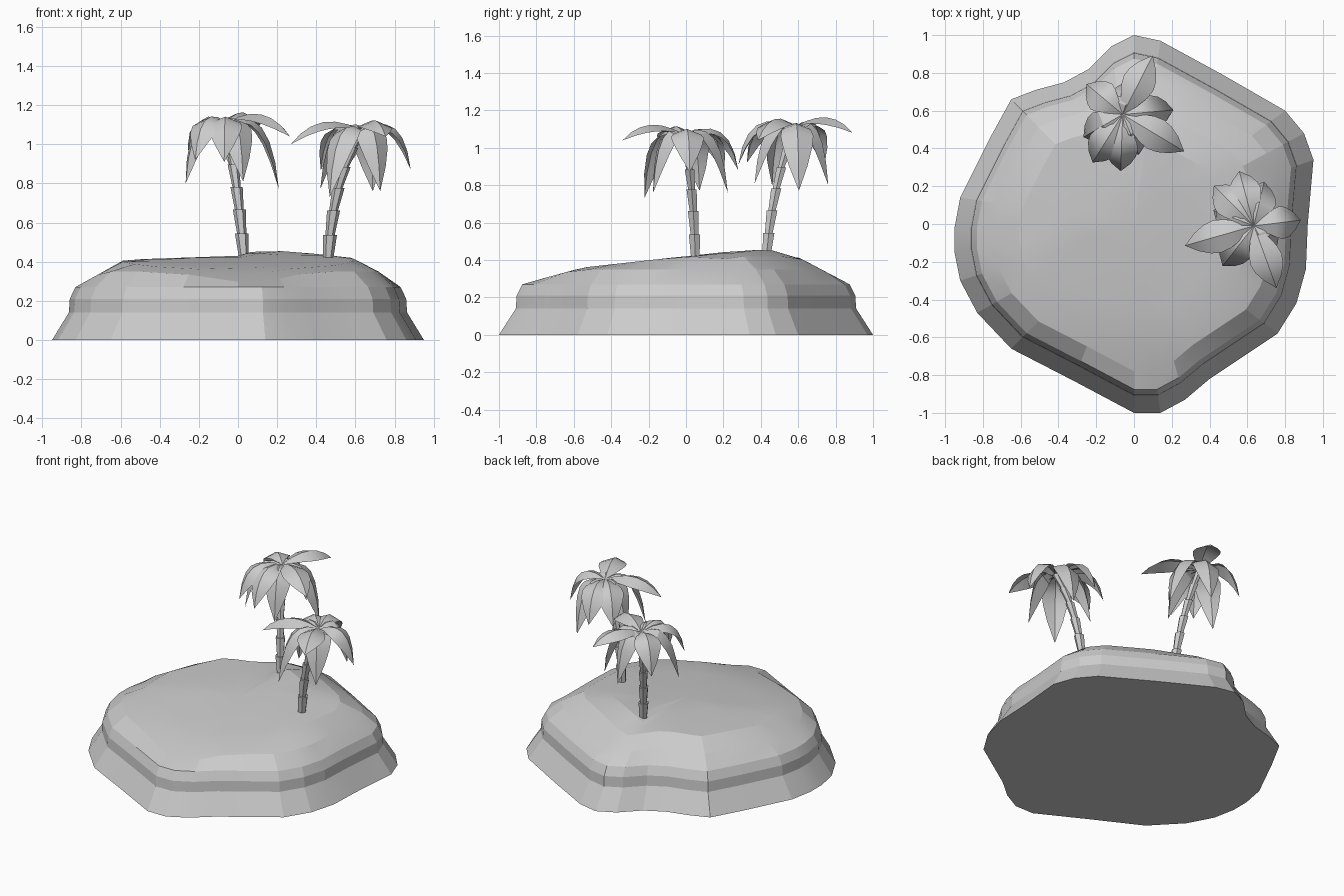
import bpy
import bmesh
from math import sin, cos, pi, radians
from mathutils import Vector

cube = bpy.data.objects.get("Cube")
if cube:
    bpy.data.objects.remove(cube, do_unlink=True)

GREY = (0.6, 0.6, 0.6, 1)
mat = bpy.data.materials.new("plain grey")
mat.use_nodes = True
mat.diffuse_color = GREY
mat.node_tree.nodes["Principled BSDF"].inputs["Base Color"].default_value = GREY


def finish(bm, name, smooth_angle=None, closed=True):
    """Turn a bmesh into a named, coloured object."""
    if closed:
        bmesh.ops.recalc_face_normals(bm, faces=bm.faces[:])
    mesh = bpy.data.meshes.new(name)
    bm.to_mesh(mesh)
    bm.free()
    mesh.materials.append(mat)
    obj = bpy.data.objects.new(name, mesh)
    bpy.context.collection.objects.link(obj)
    if smooth_angle:
        bpy.ops.object.select_all(action='DESELECT')
        obj.select_set(True)
        bpy.context.view_layer.objects.active = obj
        bpy.ops.object.shade_smooth_by_angle(angle=radians(smooth_angle))
    return obj


def bridge(bm, low, high):
    """Join two closed rings of vertices with quads."""
    n = len(low)
    for i in range(n):
        j = (i + 1) % n
        bm.faces.new((low[i], low[j], high[j], high[i]))


def lerp_table(table, t):
    if t <= table[0][0]:
        return table[0][1]
    for (a, u), (b, v) in zip(table, table[1:]):
        if t <= b:
            return u + (v - u) * (t - a) / (b - a)
    return table[-1][1]


# Island: shore outline, stepped rim, and a mound on top
SHORE = [(0, -1), (.14, -1), (.27, -.93), (.4, -.82), (.64, -.66), (.76, -.58),
         (.86, -.42), (.91, -.24), (.92, 0), (.95, .34), (.9, .48), (.8, .6),
         (.47, .79), (.14, .97), (0, 1), (-.12, .94), (-.24, .82), (-.37, .75),
         (-.52, .71), (-.65, .66), (-.76, .46), (-.92, .14), (-.95, -.02),
         (-.95, -.15), (-.92, -.3), (-.83, -.47), (-.65, -.66), (-.32, -.83)]
ALONG_Y = [(-.88, .27), (-.55, .36), (-.1, .41), (.1, .43), (.35, .46), (.5, .46), (.65, .39), (.87, .27)]
ALONG_X = [(-.83, .27), (-.58, .41), (0, .43), (.1, .46), (.3, .45), (.58, .42), (.72, .35), (.82, .27)]
RADIAL = [(.5, .46), (.64, .42), (.78, .35), (.88, .27)]


def mound(x, y, s):
    return min(lerp_table(ALONG_Y, y), lerp_table(ALONG_X, x), lerp_table(RADIAL, s))


bm = bmesh.new()
rings = []
for s, z in [(1, 0), (.91, .14), (.905, .21), (.875, .27)]:
    rings.append([bm.verts.new((x * s, y * s, z)) for x, y in SHORE])
for s in (.78, .64, .48, .25):
    rings.append([bm.verts.new((x * s, y * s, mound(x * s, y * s, s))) for x, y in SHORE])
for low, high in zip(rings, rings[1:]):
    bridge(bm, low, high)
bm.faces.new(rings[0])
peak = bm.verts.new((0, 0, mound(0, 0, 0)))
for i, v in enumerate(rings[-1]):
    bm.faces.new((v, rings[-1][(i + 1) % len(SHORE)], peak))
finish(bm, "island", 12)


def bezier(a, b, c, t):
    return a * (1 - t) ** 2 + b * 2 * t * (1 - t) + c * t * t


# Trunk: stacked flared collars along a bent path
def trunk(name, base, bend, top, count=6, sides=6):
    bm = bmesh.new()
    for k in range(count):
        ends = []
        for t, radius in ((k / count, .025), ((k + 1) / count, .037)):
            centre = bezier(base, bend, top, t)
            radius *= 1 - .3 * t
            ends.append([bm.verts.new(centre + Vector((cos(a), sin(a), 0)) * radius)
                         for a in (2 * pi * i / sides for i in range(sides))])
        bridge(bm, *ends)
        bm.faces.new(ends[0])
        bm.faces.new(ends[1])
    finish(bm, name)


# Frond: arched leaf folded along its midrib
WIDTHS = [.012, .05, .078, .088, .078, .05, 0]


def frond(name, centre, angle, reach, drop):
    out = Vector((cos(angle), sin(angle), 0))
    side = Vector((-sin(angle), cos(angle), 0))
    up = Vector((0, 0, 1))
    bend = out * reach * (.6 if drop < .1 else .85) + up * .12
    tip = out * reach - up * drop
    bm = bmesh.new()
    rows = []
    last = len(WIDTHS) - 1
    for k, w in enumerate(WIDTHS):
        t = k / last
        mid = centre + bezier(Vector(), bend, tip, t)
        along = (bend * (1 - t) + (tip - bend) * t).normalized()
        normal = along.cross(side)
        if k == last:
            rows.append([bm.verts.new(mid)] * 3)
        else:
            rows.append([bm.verts.new(mid + side * w * d - normal * w * .4 * abs(d)) for d in (-1, 0, 1)])
    for a, b in zip(rows, rows[1:]):
        for j in (0, 1):
            corners = list(dict.fromkeys((a[j], b[j], b[j + 1], a[j + 1])))
            bm.faces.new(corners)
    finish(bm, name, 30, closed=False)


# Crown: heading in degrees, reach, and drop of the tip
CROWN = [(63, .35, .03), (-31, .38, .07), (5, .27, .34), (72, .19, .31), (-68, .23, .3),
         (-92, .3, .2), (-122, .3, .19), (-150, .24, .31), (140, .25, .2)]


def palm(name, base, bend, top, turn):
    base, bend, top = Vector(base), Vector(bend), Vector(top)
    trunk(name + "_trunk", base, bend, top)
    for i, (heading, reach, drop) in enumerate(CROWN):
        frond(f"{name}_frond_{i + 1}", top, radians(heading + turn), reach, drop)


palm("back_palm", (.03, .43, .42), (.0, .46, .8), (-.06, .58, 1.11), 0)
palm("left_palm", (.46, .05, .4), (.48, .04, .82), (.635, -.01, 1.07), -133)
